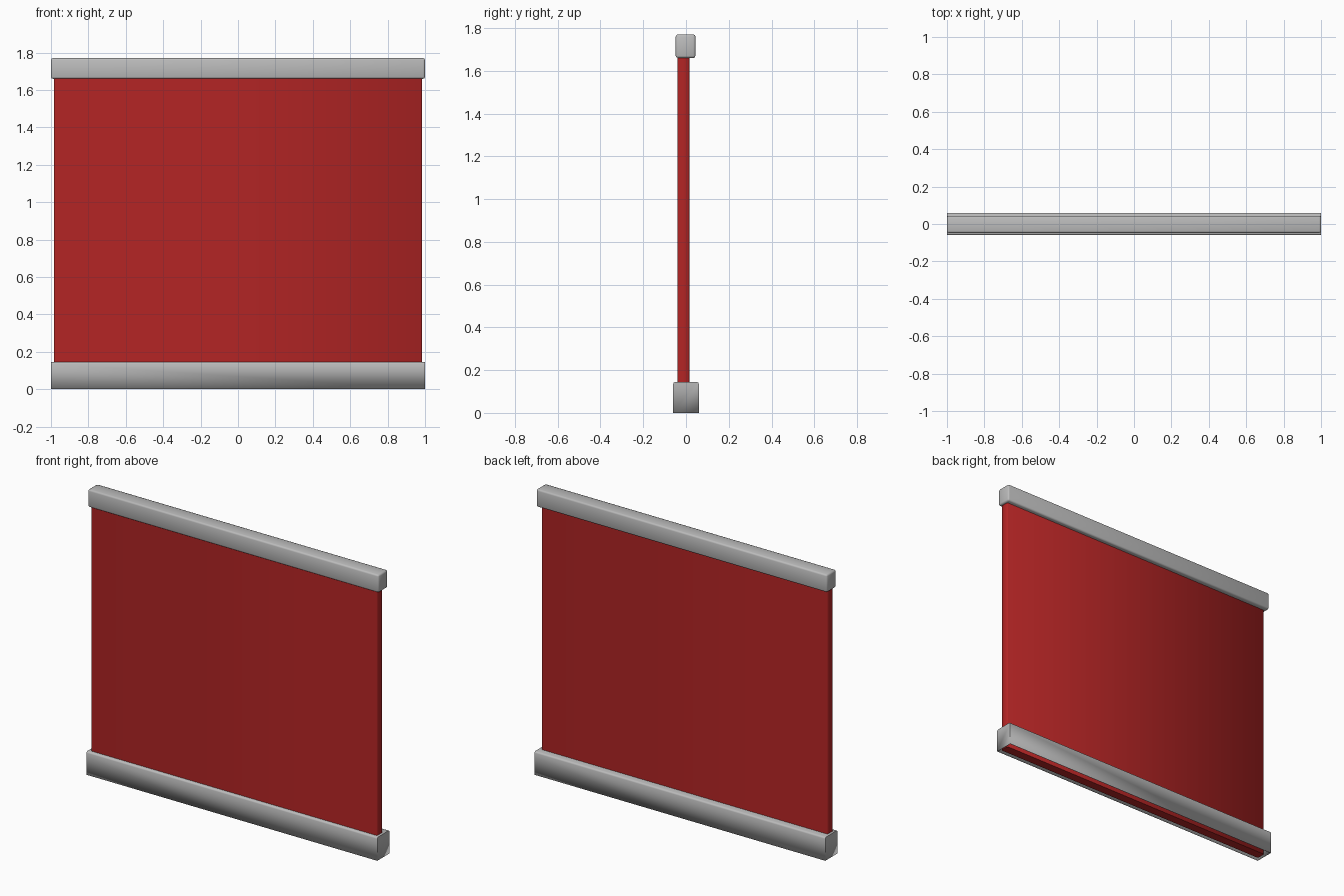
import bpy, bmesh, math

if "Cube" in bpy.data.objects:
    bpy.data.objects.remove(bpy.data.objects["Cube"], do_unlink=True)


def make_material(name, rgb):
    mat = bpy.data.materials.new(name)
    mat.use_nodes = True
    mat.diffuse_color = (*rgb, 1)
    mat.node_tree.nodes["Principled BSDF"].inputs["Base Color"].default_value = (*rgb, 1)
    return mat


def make_box(name, low, high, mat, bevel, segments, pick_edge, open_bottom=False):
    """Box between two corners, bevelled on the edges chosen by pick_edge."""
    bm = bmesh.new()
    bmesh.ops.create_cube(bm, size=1)
    for v in bm.verts:
        v.co = [lo + (c + 0.5) * (hi - lo) for c, lo, hi in zip(v.co, low, high)]
    if open_bottom:
        bm.normal_update()
        bottom = [f for f in bm.faces if f.normal.z < -0.9]
        bmesh.ops.delete(bm, geom=bottom, context="FACES")
    edges = [e for e in bm.edges if pick_edge(e)]
    bmesh.ops.bevel(bm, geom=edges, offset=bevel, segments=segments,
                    profile=0.5, affect="EDGES")
    mesh = bpy.data.meshes.new(name)
    bm.to_mesh(mesh)
    bm.free()
    mesh.materials.append(mat)
    obj = bpy.data.objects.new(name, mesh)
    bpy.context.collection.objects.link(obj)
    bpy.ops.object.select_all(action="DESELECT")
    obj.select_set(True)
    bpy.context.view_layer.objects.active = obj
    bpy.ops.object.shade_smooth_by_angle(angle=math.radians(50))
    return obj


def runs_along(edge, axis):
    a, b = edge.verts
    return abs((a.co - b.co).normalized()[axis]) > 0.9


red = make_material("panel red", (0.45, 0.018, 0.018))
grey = make_material("rail grey", (0.5, 0.5, 0.5))

# Flat panel with softened upright edges
make_box("panel", (-0.985, -0.04, 0.005), (0.985, 0.016, 1.70), red, 0.006, 1,
         lambda e: runs_along(e, 2))

# Top rail, rounded all round
make_box("top_rail", (-1, -0.048, 1.66), (1, 0.044, 1.77), grey, 0.01, 2,
         lambda e: True)

# Bottom rail, a channel open underneath with rounded upper long edges
rail = make_box("bottom_rail", (-1, -0.06, 0), (1, 0.06, 0.145), grey, 0.01, 2,
                lambda e: runs_along(e, 0) and e.verts[0].co.z > 0.1, open_bottom=True)
wall = rail.modifiers.new("wall", "SOLIDIFY")
wall.thickness = 0.004
wall.offset = -1
